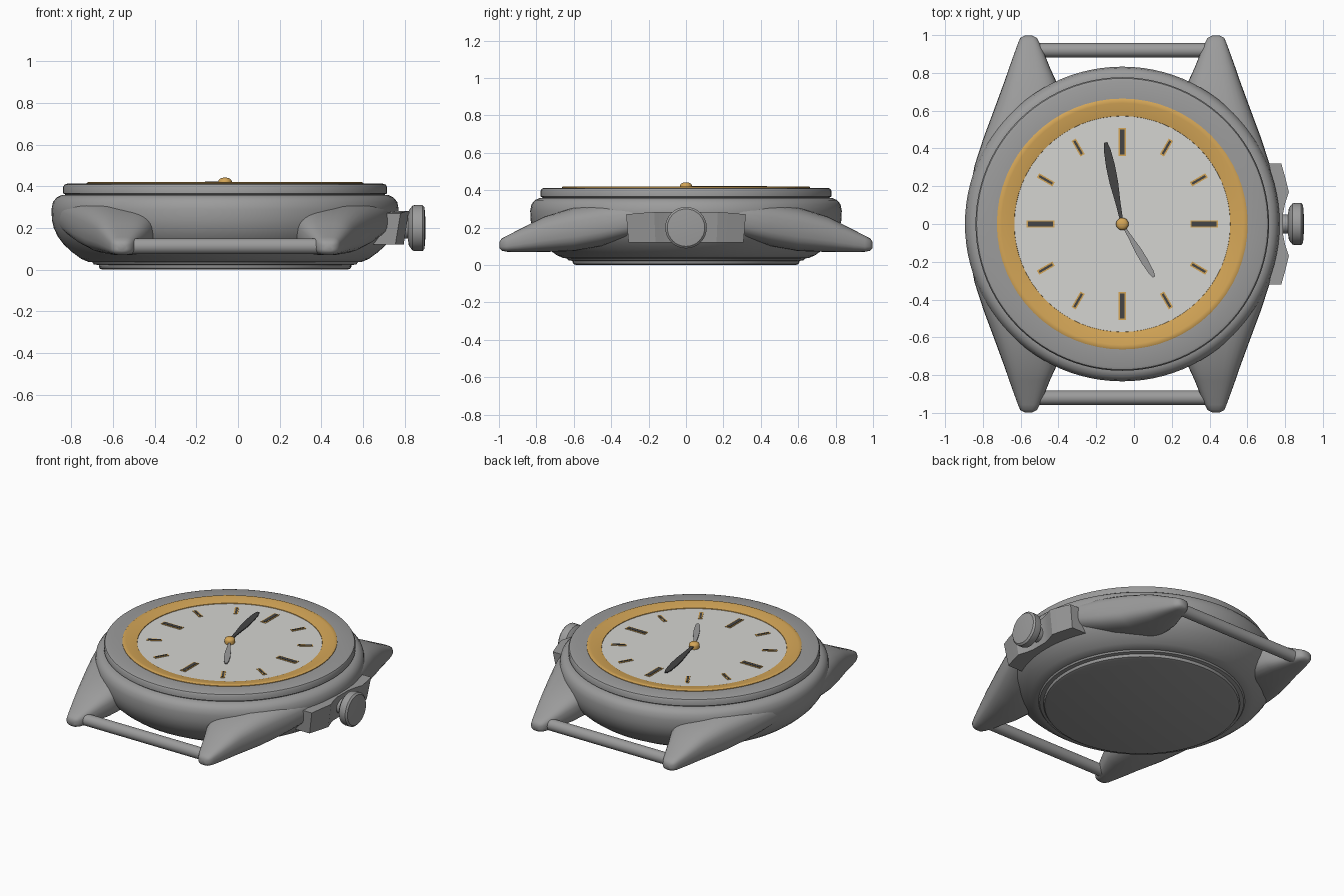
import bpy, bmesh, math
from mathutils import Vector, Matrix

if "Cube" in bpy.data.objects:
    bpy.data.objects.remove(bpy.data.objects["Cube"])

CX = -0.062  # watch centre; the crown shifts it left of the origin


def material(name, rgb):
    m = bpy.data.materials.new(name)
    m.diffuse_color = (*rgb, 1)
    m.use_nodes = True
    m.node_tree.nodes["Principled BSDF"].inputs["Base Color"].default_value = m.diffuse_color
    return m


STEEL = material("steel", (0.33, 0.33, 0.33))
GOLD = material("gold", (0.66, 0.38, 0.095))
DIAL = material("dial_white", (0.66, 0.66, 0.64))
DARK = material("dark_grey", (0.06, 0.06, 0.06))


def finish(name, bm, mat, angle=35, matrix=None):
    bmesh.ops.remove_doubles(bm, verts=bm.verts, dist=1e-5)
    bmesh.ops.recalc_face_normals(bm, faces=bm.faces)
    if matrix:
        bm.transform(matrix)
    me = bpy.data.meshes.new(name)
    bm.to_mesh(me)
    bm.free()
    me.materials.append(mat)
    ob = bpy.data.objects.new(name, me)
    bpy.context.collection.objects.link(ob)
    bpy.ops.object.select_all(action='DESELECT')
    ob.select_set(True)
    bpy.context.view_layer.objects.active = ob
    bpy.ops.object.shade_smooth_by_angle(angle=math.radians(angle))
    return ob


def skin(bm, rings, cap=True):
    vs = [[bm.verts.new(p) for p in r] for r in rings]
    n = len(vs[0])
    for a, b in zip(vs, vs[1:]):
        for i in range(n):
            bm.faces.new((a[i], a[(i + 1) % n], b[(i + 1) % n], b[i]))
    if cap:
        bm.faces.new(vs[0])
        bm.faces.new(vs[-1])


def lathe(name, profile, mat, segs=96, angle=35, matrix=None, cap=True):
    """Revolve (radius, height) points round z."""
    bm = bmesh.new()
    rings = [[(r * math.cos(2 * math.pi * i / segs), r * math.sin(2 * math.pi * i / segs), z)
              for i in range(segs)] for r, z in profile]
    skin(bm, rings, cap)
    return finish(name, bm, mat, angle, matrix or Matrix.Translation((CX, 0, 0)))


def plate(name, outline, z0, z1, mat, matrix):
    bm = bmesh.new()
    skin(bm, [[(x, y, z0) for x, y in outline], [(x, y, z1) for x, y in outline]])
    return finish(name, bm, mat, 30, matrix)


# Round case, back lid, bezel
lathe("case", [(0.62, 0.035), (0.655, 0.037), (0.69, 0.052), (0.735, 0.085), (0.775, 0.122),
               (0.803, 0.16), (0.822, 0.2), (0.831, 0.24), (0.833, 0.29), (0.826, 0.325),
               (0.808, 0.347), (0.785, 0.358), (0.74, 0.36)], STEEL)
lathe("back_lid", [(0.585, 0), (0.6, 0.005), (0.606, 0.014), (0.606, 0.022),
                   (0.63, 0.026), (0.64, 0.04)], STEEL)
lathe("bezel", [(0.765, 0.35), (0.768, 0.362), (0.777, 0.366), (0.777, 0.398), (0.771, 0.408),
                (0.757, 0.413), (0.66, 0.413), (0.655, 0.39)], STEEL, cap=False)

# Gold ring sloping down to the dial
lathe("gold_ring", [(0.664, 0.405), (0.664, 0.417), (0.655, 0.421), (0.64, 0.421),
                    (0.572, 0.406), (0.57, 0.395)], GOLD, 64, cap=False)
lathe("dial", [(0.6, 0.38), (0.6, 0.402)], DIAL, 64)

# Lugs: rounded sections along y (y, inner x, outer x, bottom z, top z)
SECTIONS = [(0.997, 0.475, 0.517, 0.09, 0.125), (0.985, 0.452, 0.54, 0.077, 0.142),
            (0.957, 0.437, 0.552, 0.071, 0.157), (0.9, 0.412, 0.573, 0.07, 0.186),
            (0.83, 0.384, 0.598, 0.07, 0.222), (0.76, 0.352, 0.622, 0.07, 0.258),
            (0.6, 0.32, 0.681, 0.075, 0.308), (0.455, 0.34, 0.735, 0.1, 0.332),
            (0.31, 0.42, 0.782, 0.14, 0.338), (0.15, 0.5, 0.812, 0.18, 0.33)]


def squircle(t):
    c, s = math.cos(t), math.sin(t)
    return (math.copysign(abs(c) ** 0.7, c), math.copysign(abs(s) ** 0.7, s))


for side, sx in (("left", -1), ("right", 1)):
    for end, sy in (("front", -1), ("back", 1)):
        bm = bmesh.new()
        rings = []
        for y, xi, xo, zb, zt in SECTIONS:
            ring = []
            for i in range(28):
                u, v = squircle(2 * math.pi * i / 28)
                ring.append((CX + sx * ((xi + xo) / 2 + u * (xo - xi) / 2), sy * y,
                             (zb + zt) / 2 + v * (zt - zb) / 2))
            rings.append(ring)
        skin(bm, rings)
        finish(f"lug_{end}_{side}", bm, STEEL, 60)

# Strap bars between the lugs
for end, sy in (("front", -1), ("back", 1)):
    lathe(f"strap_bar_{end}", [(0.038, -0.47), (0.038, 0.47)], STEEL, 24,
          matrix=Matrix.Translation((CX, sy * 0.92, 0.113)) @ Matrix.Rotation(math.pi / 2, 4, 'Y'))

# Crown guard, leaning inward towards the bottom
half = [(0.6, 0.32), (0.78, 0.32), (0.80, 0.25), (0.82, 0.17), (0.80, 0.11), (0.79, 0.06)]
outline = half + [(x, -y) for x, y in reversed(half)]
bm = bmesh.new()
skin(bm, [[(x - 0.025, y * 0.96, 0.12) for x, y in outline],
          [(x, y, 0.283 - 0.1 * max(0, abs(y) - 0.2)) for x, y in outline]])
finish("crown_guard", bm, STEEL, 25)

# Crown
lathe("crown", [(0.05, 0.7), (0.05, 0.815), (0.085, 0.82), (0.108, 0.838), (0.111, 0.85),
                (0.111, 0.885), (0.1, 0.895), (0.05, 0.899)], STEEL, 32,
      matrix=Matrix.Translation((0, 0, 0.2)) @ Matrix.Rotation(math.pi / 2, 4, 'Y'))

# Hour markers: gold plates with a dark inlay, longer at the quarters
for h in range(12):
    big = h % 3 == 0
    r0, r1, w = (0.36, 0.507, 0.019) if big else (0.42, 0.515, 0.013)
    turn = Matrix.Translation((CX, 0, 0)) @ Matrix.Rotation(-h * math.pi / 6, 4, 'Z')
    for kind, m, g, z in (("gold", GOLD, 0, 0.405), ("inlay", DARK, 0.007, 0.407)):
        a, b, c = r0 + g, r1 - g, w - g
        plate(f"marker_{kind}_{h}", [(-c, a), (c, a), (c, b), (-c, b)], 0.4, z, m, turn)


# Hands: leaf outlines pointing along y
def hand(name, length, width, angle, z, mat):
    leaf = [(0.3, 0), (0.55, 0.25), (0.95, 0.5), (1, 0.7), (0.75, 0.9), (0.35, 0.99)]
    side = [(width * a, length * b) for a, b in leaf]
    plate(name, side + [(-x, y) for x, y in reversed(side)], z, z + 0.006, mat,
          Matrix.Translation((CX, 0, 0)) @ Matrix.Rotation(-math.radians(angle), 4, 'Z'))


hand("hour_hand", 0.33, 0.019, 149, 0.41, STEEL)
hand("minute_hand", 0.445, 0.024, -11.5, 0.418, DARK)
lathe("hand_hub", [(0.031, 0.4), (0.033, 0.424), (0.029, 0.433), (0.02, 0.439), (0.008, 0.442)],
      GOLD, 24, 60)
